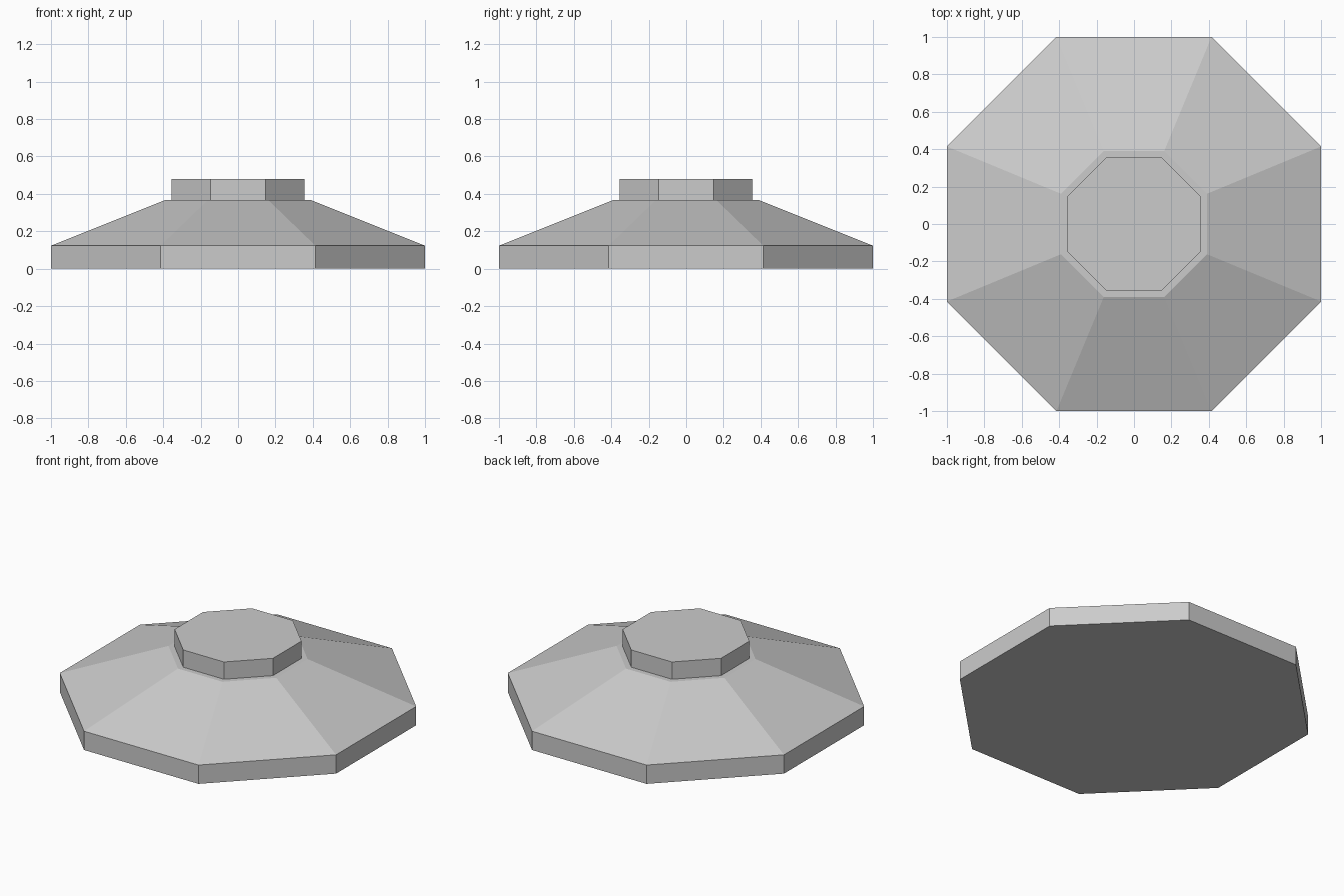
import bpy, bmesh, math

if "Cube" in bpy.data.objects:
    bpy.data.objects.remove(bpy.data.objects["Cube"])

SIDES = 8

grey = bpy.data.materials.new("light_grey")
grey.diffuse_color = (0.6, 0.6, 0.6, 1)
grey.use_nodes = True
grey.node_tree.nodes["Principled BSDF"].inputs["Base Color"].default_value = grey.diffuse_color


def octagon_solid(name, profile):
    """Closed flat-faced solid from (apothem, height) rings, bottom to top."""
    bm = bmesh.new()
    rings = []
    for apothem, z in profile:
        r = apothem / math.cos(math.pi / SIDES)
        angles = [(i + 0.5) * 2 * math.pi / SIDES for i in range(SIDES)]
        rings.append([bm.verts.new((r * math.cos(a), r * math.sin(a), z)) for a in angles])
    for low, high in zip(rings, rings[1:]):
        for i in range(SIDES):
            j = (i + 1) % SIDES
            bm.faces.new((low[i], low[j], high[j], high[i]))
    bm.faces.new(rings[0][::-1])
    bm.faces.new(rings[-1])
    mesh = bpy.data.meshes.new(name)
    bm.to_mesh(mesh)
    bm.free()
    mesh.materials.append(grey)
    obj = bpy.data.objects.new(name, mesh)
    bpy.context.collection.objects.link(obj)
    return obj


# Wide base: upright rim, sloped sides, flat ledge with a stepped cap
octagon_solid("sloped_base", [(1.0, 0.0), (1.0, 0.123), (0.39, 0.367),
                              (0.356, 0.367), (0.356, 0.48)])
